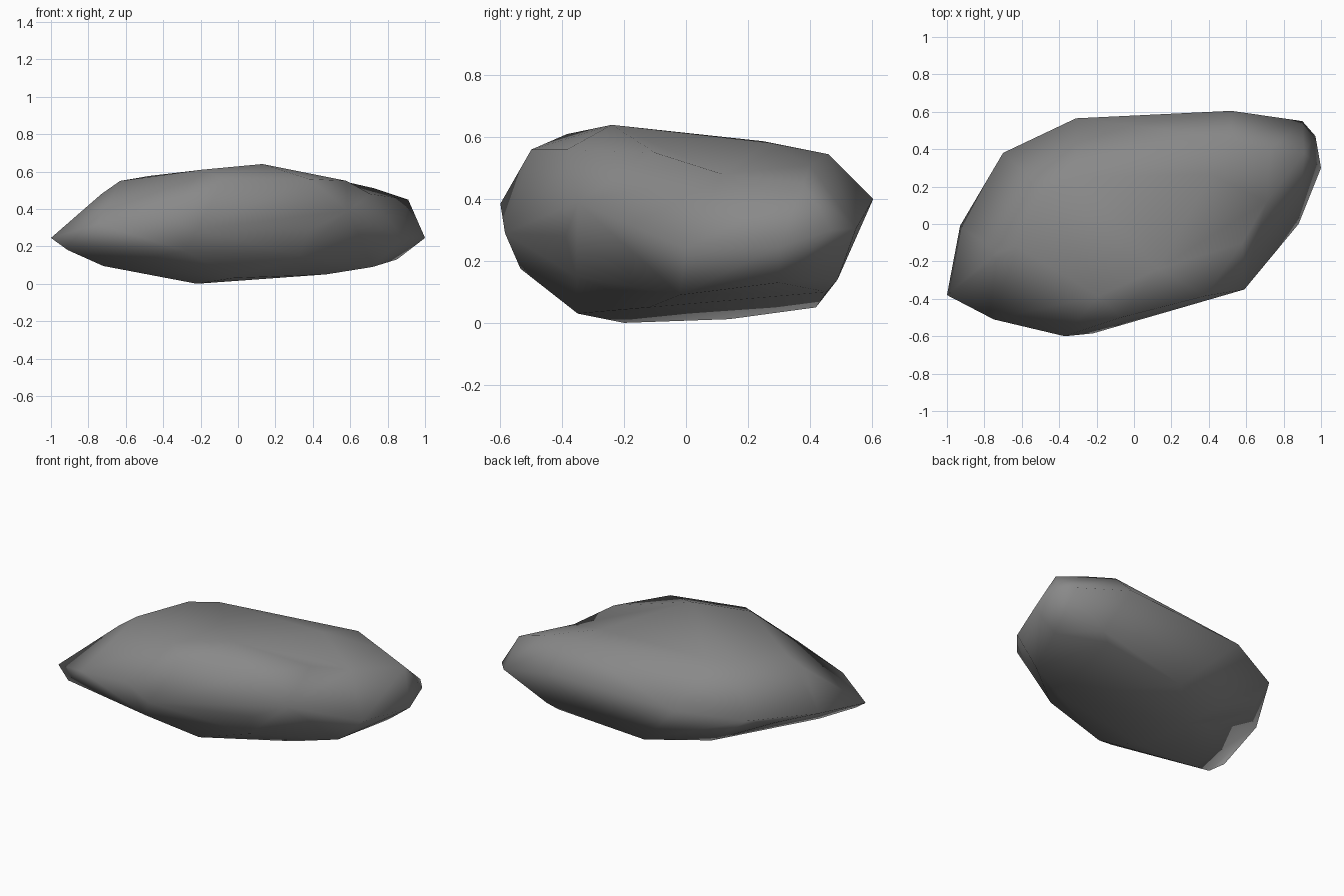
import bpy, bmesh
from mathutils import Vector

# Key corner points of the boulder; the convex hull gives the facets
upper = [(.13, -.24, .64), (.38, -.385, .56), (.58, -.10, .55), (.41, .265, .583),
         (.91, .38, .45), (.525, .46, .545), (-.31, .25, .587), (-.47, .17, .577),
         (-.63, -.12, .55), (-.73, -.15, .48), (-.07, -.50, .56), (-.19, -.385, .61),
         (.73, .40, .51)]
middle = [(-1, -.38, .245), (-.93, -.01, .30), (-.70, .38, .34), (-.31, .565, .37),
          (.52, .605, .40), (.90, .55, .305), (.97, .47, .30), (1, .30, .245),
          (.88, 0, .24), (.59, -.35, .39), (.37, -.39, .28), (-.22, -.585, .29),
          (-.37, -.60, .385), (-.75, -.51, .32)]
lower = [(-.91, -.41, .18), (-.72, -.315, .095), (-.28, -.535, .175), (-.03, -.35, .03),
         (-.22, -.20, 0), (-.28, .14, .012), (0, .42, .05), (.47, -.12, .05),
         (.72, -.02, .09), (.85, .30, .13), (.64, .49, .14), (.33, -.355, .15),
         (.58, .455, .10), (-.73, .157, .25)]

# Hollow on the upper right shoulder: hulled proud, then pushed in
proud, hollow = Vector((.72, .10, .535)), Vector((.708, .12, .48))

bm = bmesh.new()
for p in upper + middle + lower + [proud]:
    bm.verts.new(p)
res = bmesh.ops.convex_hull(bm, input=bm.verts)
junk = {g for g in res["geom_interior"] + res["geom_unused"]
        if isinstance(g, bmesh.types.BMVert)}
bmesh.ops.delete(bm, geom=list(junk), context='VERTS')
for v in bm.verts:
    if (v.co - proud).length < 1e-4:
        v.co = hollow
bmesh.ops.recalc_face_normals(bm, faces=bm.faces)

# Smooth worn stone
for f in bm.faces:
    f.smooth = True

mesh = bpy.data.meshes.new("boulder")
bm.to_mesh(mesh)
bm.free()
rock = bpy.data.objects.new("boulder", mesh)
bpy.context.collection.objects.link(rock)

mat = bpy.data.materials.new("stone grey")
mat.diffuse_color = (.25, .25, .25, 1)
mesh.materials.append(mat)
